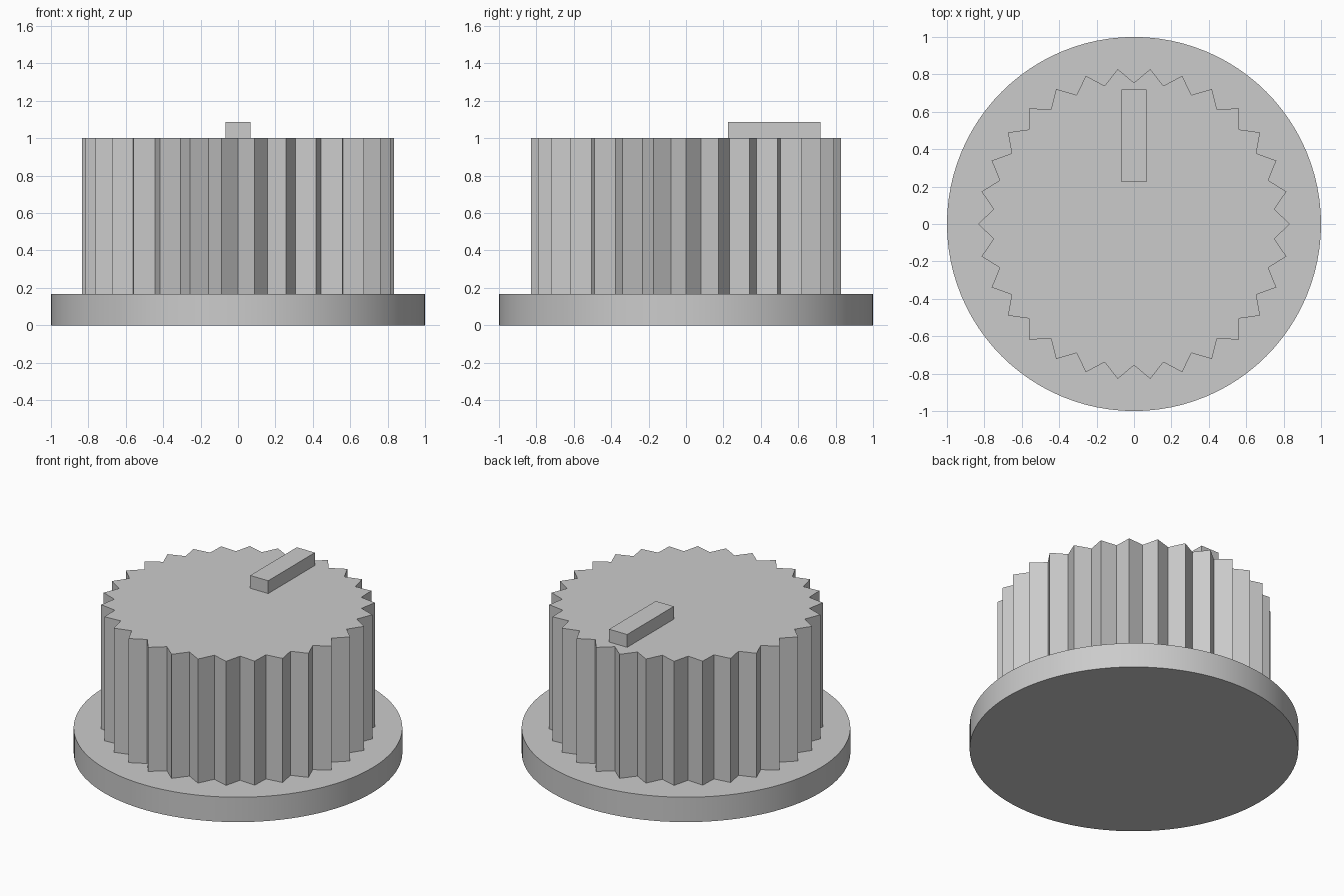
import bpy
import bmesh
import math

cube = bpy.data.objects.get("Cube")
if cube:
    bpy.data.objects.remove(cube, do_unlink=True)

# Single flat colour
grey = bpy.data.materials.new("light grey")
grey.use_nodes = True
colour = (0.6, 0.6, 0.6, 1)
grey.diffuse_color = colour
grey.node_tree.nodes["Principled BSDF"].inputs["Base Color"].default_value = colour


def extrude_profile(name, points, bottom, top):
    """Make a closed solid from a counter-clockwise outline."""
    bm = bmesh.new()
    base = bm.faces.new([bm.verts.new((x, y, bottom)) for x, y in points])
    result = bmesh.ops.extrude_face_region(bm, geom=[base], use_keep_orig=True)
    raised = [v for v in result["geom"] if isinstance(v, bmesh.types.BMVert)]
    bmesh.ops.translate(bm, verts=raised, vec=(0, 0, top - bottom))
    bmesh.ops.recalc_face_normals(bm, faces=bm.faces[:])
    mesh = bpy.data.meshes.new(name)
    bm.to_mesh(mesh)
    bm.free()
    mesh.materials.append(grey)
    obj = bpy.data.objects.new(name, mesh)
    bpy.context.collection.objects.link(obj)
    return obj


def ring(count, radii):
    """Points around a circle, cycling through the given radii."""
    points = []
    for i in range(count):
        a = math.tau * i / count
        r = radii[i % len(radii)]
        points.append((r * math.cos(a), r * math.sin(a)))
    return points


BASE_TOP = 0.167
TEETH = 30

# Round flange
flange = extrude_profile("base_flange", ring(96, [1.0]), 0, BASE_TOP)
bpy.ops.object.select_all(action="DESELECT")
flange.select_set(True)
bpy.context.view_layer.objects.active = flange
bpy.ops.object.shade_smooth_by_angle(angle=math.radians(30))

# Grip with pointed teeth
extrude_profile("ridged_grip", ring(TEETH * 2, [0.833, 0.755]), BASE_TOP, 1.0)

# Raised pointer bar near the back edge
w, near, far = 0.067, 0.225, 0.72
extrude_profile("pointer_bar", [(-w, near), (w, near), (w, far), (-w, far)], 1.0, 1.086)
